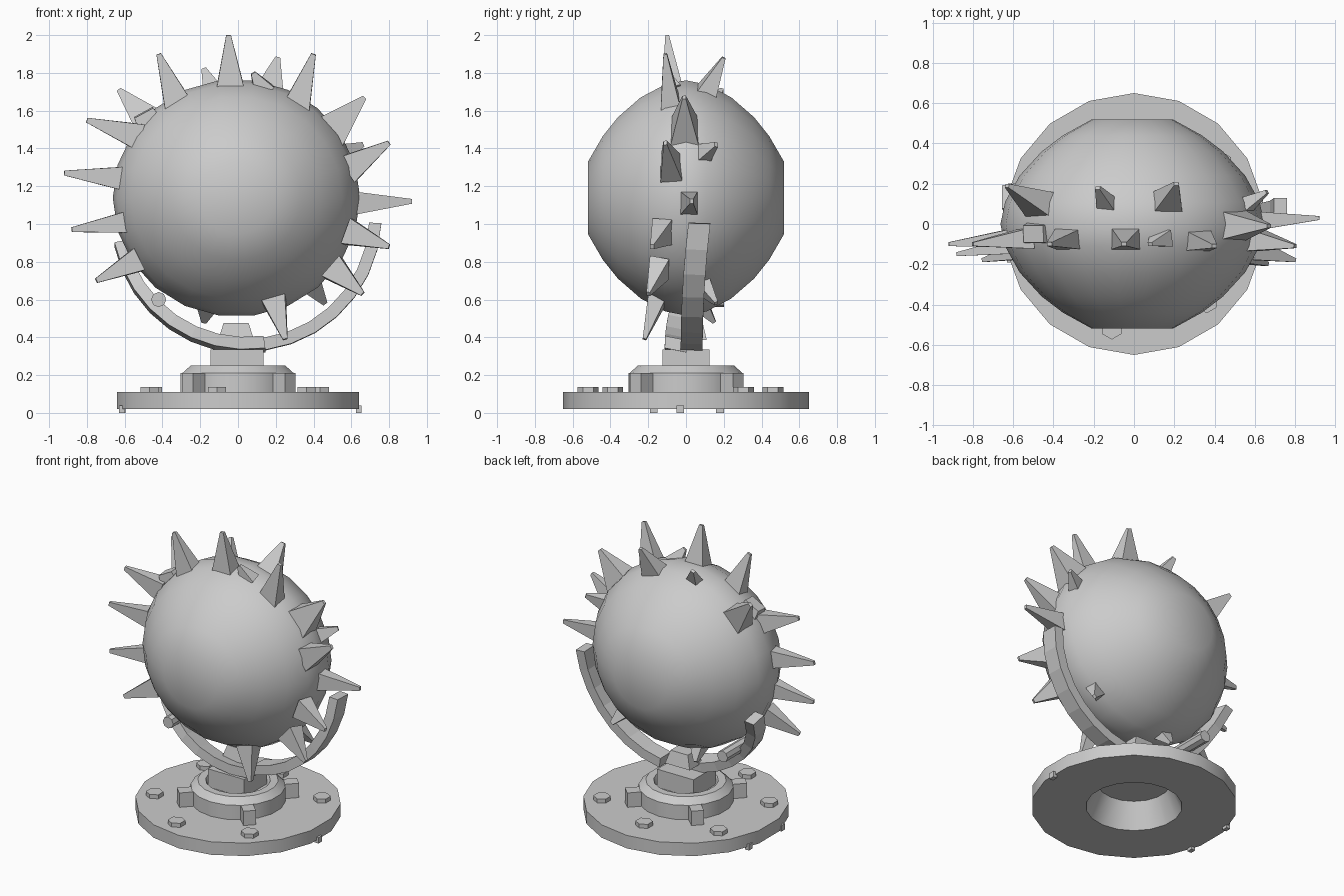
import bpy, bmesh
from math import sin, cos, pi, radians
from mathutils import Vector, Matrix

if "Cube" in bpy.data.objects:
    bpy.data.objects.remove(bpy.data.objects["Cube"])

grey = bpy.data.materials.new("plain_grey")
grey.use_nodes = True
grey.diffuse_color = (0.6, 0.6, 0.6, 1)
grey.node_tree.nodes["Principled BSDF"].inputs["Base Color"].default_value = (0.6, 0.6, 0.6, 1)


def finish(name, bm, smooth=None):
    bmesh.ops.recalc_face_normals(bm, faces=bm.faces)
    mesh = bpy.data.meshes.new(name)
    bm.to_mesh(mesh)
    bm.free()
    mesh.materials.append(grey)
    obj = bpy.data.objects.new(name, mesh)
    bpy.context.collection.objects.link(obj)
    if smooth:
        bpy.ops.object.select_all(action='DESELECT')
        obj.select_set(True)
        bpy.context.view_layer.objects.active = obj
        bpy.ops.object.shade_smooth_by_angle(angle=radians(smooth))
    return obj


def lathe(name, profile, sides, matrix, smooth=30):
    """Spin (radius, height) points around local z; end points lie on the axis."""
    bm = bmesh.new()
    verts = [bm.verts.new((r, 0, h)) for r, h in profile]
    edges = [bm.edges.new(pair) for pair in zip(verts, verts[1:])]
    bmesh.ops.spin(bm, geom=verts + edges, cent=(0, 0, 0), axis=(0, 0, 1),
                   angle=2 * pi, steps=sides, use_duplicate=False)
    bmesh.ops.remove_doubles(bm, verts=bm.verts, dist=0.0005)
    bm.transform(matrix)
    return finish(name, bm, smooth)


def prism(name, start, end, r1, r2, sides=4, turn=pi / 4, flat=1.0):
    """Tapered prism between two points, optionally thinner along world y."""
    a, b = Vector(start), Vector(end)
    z = (b - a).normalized()
    side = Vector((1, 0, 0)) if abs(z.y) > 0.9 else Vector((0, 1, 0))
    x = side.cross(z).normalized()
    rot = Matrix((x, z.cross(x), z)).transposed().to_4x4()
    bm = bmesh.new()
    bmesh.ops.create_cone(bm, cap_ends=True, segments=sides, radius1=r1, radius2=r2,
                          depth=(b - a).length)
    bm.transform(Matrix.Translation((a + b) / 2) @ rot @ Matrix.Diagonal((1, flat, 1, 1))
                 @ Matrix.Rotation(turn, 4, 'Z'))
    return finish(name, bm)


def box(name, centre, size, angle=0.0, taper=1.0):
    bm = bmesh.new()
    bmesh.ops.create_cube(bm, size=1)
    for v in bm.verts:
        if v.co.z > 0:
            v.co.x *= taper
            v.co.y *= taper
    bm.transform(Matrix.Translation(centre) @ Matrix.Rotation(angle, 4, 'Z')
                 @ Matrix.Diagonal((*size, 1)))
    return finish(name, bm)


def arm(name, start, end, steps, foot, lean):
    """Curved bar in the xz plane, curling back in y as it rises."""
    bm = bmesh.new()
    rings = []
    for i in range(steps + 1):
        a = radians(start + (end - start) * i / steps)
        ring = []
        for r, y in ((0.65, -0.058), (0.715, -0.058), (0.715, 0.058), (0.65, 0.058)):
            z = 1.04 + r * sin(a)
            ring.append(bm.verts.new((0.045 + r * cos(a), y + foot + lean * (z - 0.33) ** 2,
                                      z - lean * y / 3)))
        rings.append(ring)
    for p, q in zip(rings, rings[1:]):
        for k in range(4):
            bm.faces.new((p[k], p[(k + 1) % 4], q[(k + 1) % 4], q[k]))
    bm.faces.new(rings[0])
    bm.faces.new(rings[-1])
    return finish(name, bm)


# Flattened ball, turned about the y axis
half = [(0.20, 0.52), (0.345, 0.44), (0.45, 0.36), (0.56, 0.24), (0.632, 0.11)]
ball = [(0, 0.52)] + half + [(0.655, 0)] + [(r, -h) for r, h in reversed(half)] + [(0, -0.52)]
lathe("ball", ball, 22, Matrix.Translation((-0.008, 0, 1.138)) @ Matrix.Diagonal((1, 1, 0.96, 1))
      @ Matrix.Rotation(pi / 2, 4, 'X'), 60)

# Spikes: tip x, y, z, then base x, z and base size
spikes = [
    (-0.05, -0.10, 2.00, -0.04, 1.70, 0.11), (-0.42, -0.10, 1.90, -0.31, 1.61, 0.11),
    (0.40, -0.11, 1.90, 0.30, 1.59, 0.11), (0.67, -0.01, 1.67, 0.47, 1.47, 0.15),
    (0.80, -0.11, 1.43, 0.58, 1.29, 0.11), (0.92, 0.03, 1.12, 0.60, 1.11, 0.09),
    (0.80, -0.18, 0.88, 0.58, 0.96, 0.10), (0.66, -0.20, 0.63, 0.50, 0.77, 0.10),
    (0.25, -0.22, 0.39, 0.19, 0.60, 0.09), (-0.75, -0.18, 0.70, -0.53, 0.81, 0.09),
    (-0.88, -0.15, 0.97, -0.59, 1.01, 0.08), (-0.92, -0.10, 1.27, -0.60, 1.24, 0.09),
    (-0.80, -0.10, 1.55, -0.52, 1.46, 0.10), (-0.63, 0.19, 1.71, -0.46, 1.53, 0.12),
    (0.21, 0.20, 1.88, 0.16, 1.68, 0.11), (-0.18, 0.18, 1.82, -0.13, 1.70, 0.07),
    (0.66, 0.16, 1.42, 0.53, 1.36, 0.08), (0.46, 0.16, 0.58, 0.38, 0.69, 0.08),
    (-0.18, 0.15, 0.48, -0.16, 0.58, 0.08), (0.08, -0.10, 1.80, 0.14, 1.70, 0.08),
]
for i, (x, y, z, bx, bz, size) in enumerate(spikes):
    base_y = y * (0.5 if y > 0 else 0.7)
    prism(f"spike_{i + 1}", (bx, base_y, bz), (x, y, z), size, 0.018, flat=0.75)
prism("blunt_stud", (-0.44, -0.04, 1.48), (-0.50, -0.05, 1.59), 0.11, 0.08, flat=0.75)

# Cradle arms meeting beside the post; the long one curls further back
arm("long_cradle_arm", 192, 278, 8, -0.055, 0.6)
arm("short_cradle_arm", 278, 357, 7, 0.03, 0.09)

# Pin through the arm, saddle block and post
prism("arm_pin", (-0.42, -0.17, 0.60), (-0.42, 0.20, 0.60), 0.04, 0.04, 8)
box("saddle_block", (-0.01, 0.04, 0.43), (0.19, 0.14, 0.09), taper=0.7)
box("post", (-0.005, 0, 0.268), (0.28, 0.25, 0.135))

# Base plate and collar, hollow underneath
lathe("base", [(0, 0.19), (0.23, 0.19), (0.305, 0.02), (0.65, 0.02), (0.65, 0.11), (0.30, 0.11),
               (0.30, 0.21), (0.255, 0.25), (0.205, 0.25), (0.185, 0.21), (0, 0.21)], 18,
      Matrix.Rotation(pi / 2, 4, 'Z'))
for i in range(4):
    a = radians(46 + 90 * i)
    box(f"collar_lug_{i + 1}", (0.33 * cos(a), 0.33 * sin(a), 0.155), (0.11, 0.08, 0.11), a)

# Hexagonal bolts on the plate
for i, deg in enumerate((35, 90, 148, 208, 258, 313)):
    r = 0.46 if deg == 90 else 0.53
    x, y = r * cos(radians(deg)), r * sin(radians(deg))
    prism(f"bolt_{i + 1}", (x, y, 0.10), (x, y, 0.138), 0.055, 0.055, 6, 0)

# Small pegs under the rim
for i, (x, y) in enumerate(((0.64, -0.03), (-0.615, -0.17), (-0.61, 0.18))):
    box(f"peg_{i + 1}", (x, y, 0.02), (0.03, 0.04, 0.04))
